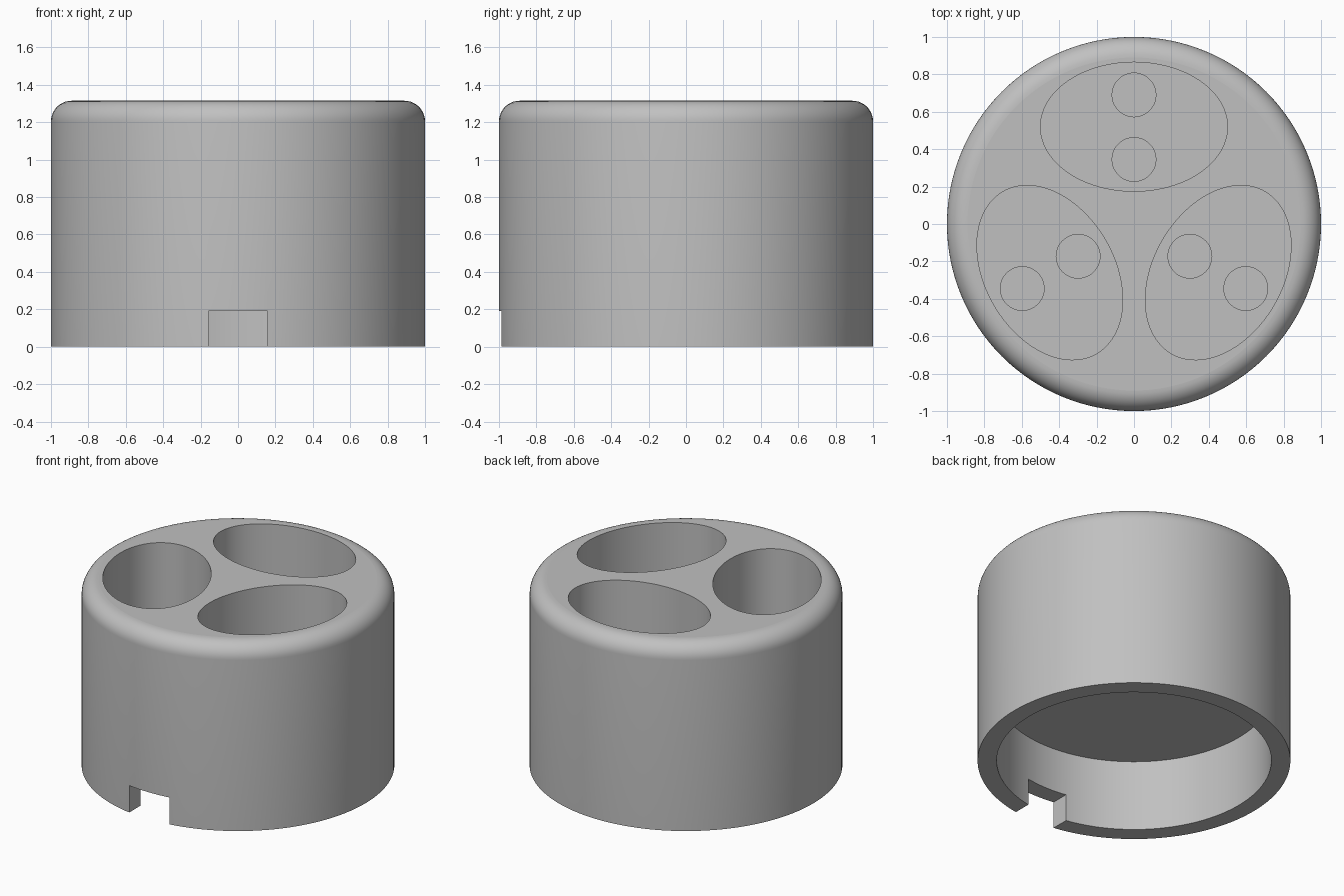
import bpy
import bmesh
from math import radians, cos, sin
from mathutils import Matrix, Vector

if "Cube" in bpy.data.objects:
    bpy.data.objects.remove(bpy.data.objects["Cube"], do_unlink=True)

HEIGHT = 1.315
FILLET = 0.11
CAVITY_TOP = 0.5
POCKET_FLOOR = 0.7
HOLE_FLOOR = 0.6
SIDES = 128

grey = bpy.data.materials.new("plain grey")
grey.use_nodes = True
colour = (0.53, 0.53, 0.53, 1)
grey.diffuse_color = colour
grey.node_tree.nodes["Principled BSDF"].inputs["Base Color"].default_value = colour


def make_object(name, bm):
    mesh = bpy.data.meshes.new(name)
    bm.to_mesh(mesh)
    bm.free()
    mesh.materials.append(grey)
    obj = bpy.data.objects.new(name, mesh)
    bpy.context.collection.objects.link(obj)
    return obj


def column(bm, x, y, rx, ry, bottom, top, turn=0, sides=SIDES):
    """Upright elliptical column."""
    matrix = (Matrix.Translation((x, y, (bottom + top) / 2))
              @ Matrix.Rotation(turn, 4, "Z")
              @ Matrix.Diagonal((rx, ry, top - bottom, 1)))
    bmesh.ops.create_cone(bm, cap_ends=True, segments=sides, radius1=1,
                          radius2=1, depth=1, matrix=matrix)


def cut(target, name, bm):
    """Subtract the shape from the target, then discard the cutter."""
    cutter = make_object(name, bm)
    cutter.hide_render = True
    mod = target.modifiers.new(name, "BOOLEAN")
    mod.operation = "DIFFERENCE"
    mod.solver = "EXACT"
    mod.object = cutter
    bpy.ops.object.modifier_apply(modifier=mod.name)
    bpy.data.objects.remove(cutter, do_unlink=True)


# Round body with a filleted upper rim
bm = bmesh.new()
column(bm, 0, 0, 1, 1, 0, HEIGHT)
rim = [e for e in bm.edges if all(v.co.z > HEIGHT - 0.01 for v in e.verts)]
bmesh.ops.bevel(bm, geom=rim, offset=FILLET, segments=10, profile=0.5,
                affect="EDGES")
body = make_object("holder_body", bm)
bpy.context.view_layer.objects.active = body
body.select_set(True)

# Open cavity underneath
bm = bmesh.new()
column(bm, 0, 0, 0.878, 0.878, -0.2, CAVITY_TOP)
cut(body, "base_cavity", bm)

# Notch through the front wall
bm = bmesh.new()
bmesh.ops.create_cube(bm, size=1, matrix=Matrix.Translation((0, -0.9, 0.045))
                      @ Matrix.Diagonal((0.315, 0.5, 0.29, 1)))
cut(body, "front_notch", bm)

# Three oval pockets, each with two round recesses in its floor
pockets, recesses = bmesh.new(), bmesh.new()
for degrees in (90, 210, 330):
    a = radians(degrees)
    out = Vector((cos(a), sin(a)))
    column(pockets, *(out * 0.52), 0.345, 0.5, POCKET_FLOOR, HEIGHT + 0.2, a, 96)
    for distance in (0.345, 0.69):
        column(recesses, *(out * distance), 0.117, 0.117, HOLE_FLOOR,
               POCKET_FLOOR + 0.1, a, 48)
cut(body, "oval_pockets", pockets)
cut(body, "round_recesses", recesses)

# Smooth curved walls, flat horizontal faces
bpy.ops.object.shade_smooth_by_angle(angle=radians(30))
for face in body.data.polygons:
    if abs(face.normal.z) > 0.999:
        face.use_smooth = False
